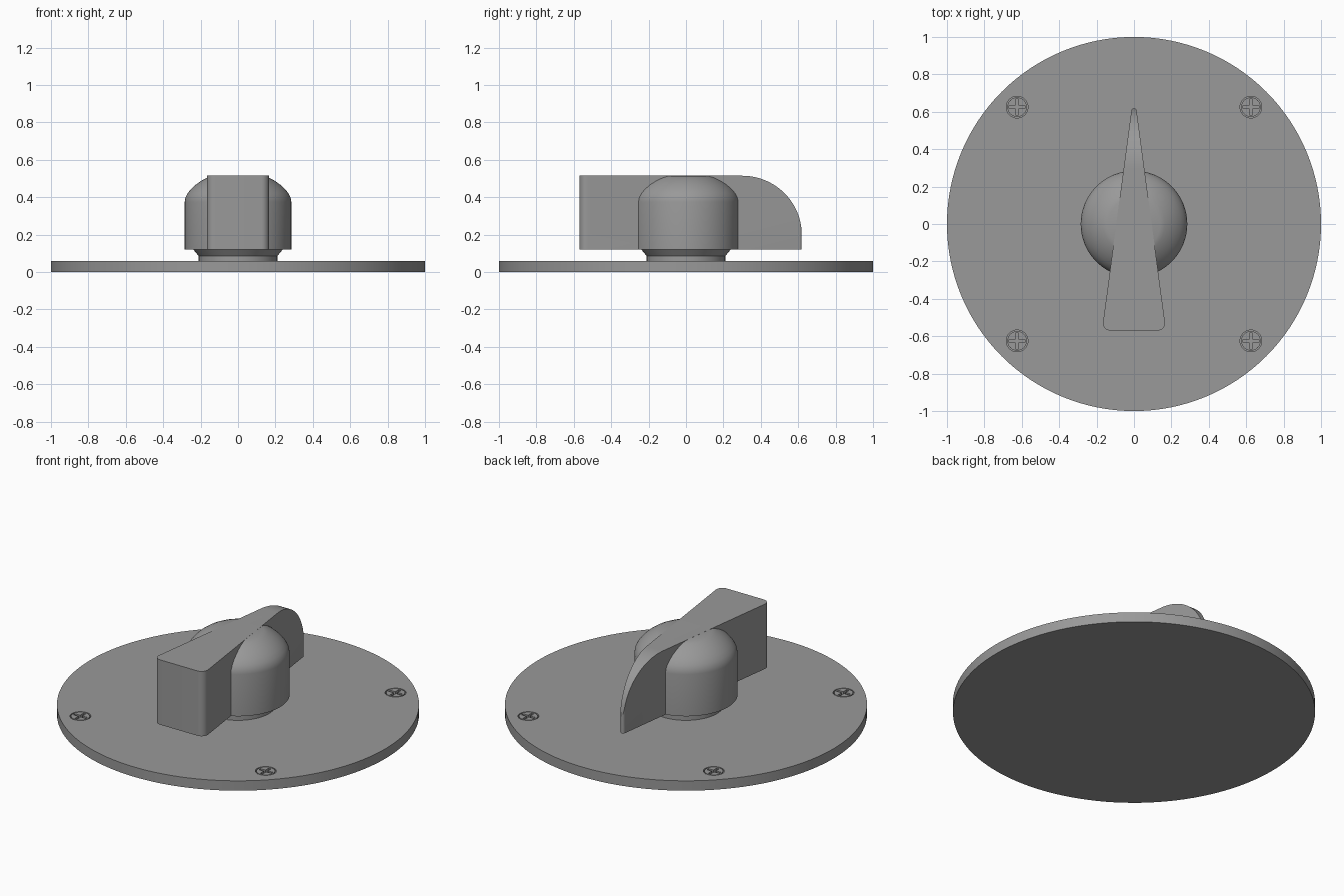
import bpy, bmesh, math
from math import sin, cos, pi

cube = bpy.data.objects.get("Cube")
if cube:
    bpy.data.objects.remove(cube, do_unlink=True)

grey = bpy.data.materials.new("plain_grey")
grey.use_nodes = True
colour = (0.32, 0.32, 0.32, 1)
grey.diffuse_color = colour
grey.node_tree.nodes["Principled BSDF"].inputs["Base Color"].default_value = colour


def finish(name, bm):
    """Turn a bmesh into a grey object."""
    bmesh.ops.recalc_face_normals(bm, faces=bm.faces)
    mesh = bpy.data.meshes.new(name)
    bm.to_mesh(mesh)
    bm.free()
    mesh.materials.append(grey)
    obj = bpy.data.objects.new(name, mesh)
    bpy.context.collection.objects.link(obj)
    return obj


def prism(name, outlines, low, high, place=lambda a, b, c: (a, b, c)):
    """Extrude closed outlines from low to high; place maps to x, y, z."""
    bm = bmesh.new()
    for outline in outlines:
        base = bm.faces.new([bm.verts.new(place(a, b, low)) for a, b in outline])
        top = bmesh.ops.extrude_face_region(bm, geom=[base])["geom"]
        moved = [v for v in top if isinstance(v, bmesh.types.BMVert)]
        zero, shift = place(0, 0, 0), place(0, 0, high - low)
        bmesh.ops.translate(bm, verts=moved, vec=[s - z for s, z in zip(shift, zero)])
    return finish(name, bm)


def arc(cx, cy, rx, ry, start, end, steps):
    angles = [start + (end - start) * i / steps for i in range(steps + 1)]
    return [(cx + rx * cos(t), cy + ry * sin(t)) for t in angles]


def circle(cx, cy, r, n):
    return arc(cx, cy, r, r, 0, 2 * pi, n)[:-1]


def lathe(name, profile, segments):
    bm = bmesh.new()
    rings = [[bm.verts.new((x, y, z)) for x, y in circle(0, 0, r, segments)]
             for r, z in profile]
    for lower, upper in zip(rings, rings[1:]):
        for i in range(segments):
            j = (i + 1) % segments
            bm.faces.new((lower[i], lower[j], upper[j], upper[i]))
    bm.faces.new(rings[0])
    bm.faces.new(rings[-1])
    return finish(name, bm)


def combine(obj, cutter, operation):
    """Apply a boolean and discard the cutter."""
    cutter.hide_render = True
    mod = obj.modifiers.new("cut", "BOOLEAN")
    mod.operation, mod.solver, mod.object = operation, "EXACT", cutter
    bpy.context.view_layer.objects.active = obj
    bpy.ops.object.modifier_apply(modifier=mod.name)
    bpy.data.objects.remove(cutter, do_unlink=True)


def smooth(obj):
    bpy.ops.object.select_all(action="DESELECT")
    obj.select_set(True)
    bpy.context.view_layer.objects.active = obj
    bpy.ops.object.shade_smooth_by_angle(angle=math.radians(30))


# Round base plate with four screw recesses
plate_top = 0.06
spots = [(x, y) for x in (-0.625, 0.625) for y in (-0.625, 0.625)]
plate = prism("base_plate", [circle(0, 0, 1, 128)], 0, plate_top)
recesses = prism("recess_cutter", [circle(x, y, 0.058, 32) for x, y in spots], 0.03, 0.1)
combine(plate, recesses, "DIFFERENCE")
smooth(plate)

# Flush screws with a cross slot
long, thin = 0.042, 0.008
quarter = [(long, -thin), (long, thin), (thin, thin)]
for i, (x, y) in enumerate(spots):
    screw = prism(f"screw_{i + 1}", [circle(x, y, 0.052, 32)], 0.025, plate_top)
    cross = []
    for k in range(4):
        c, s = round(cos(k * pi / 2)), round(sin(k * pi / 2))
        cross += [(x + a * c - b * s, y + a * s + b * c) for a, b in quarter]
    combine(screw, prism("slot_cutter", [cross], 0.038, 0.1), "DIFFERENCE")
    smooth(screw)

# Neck flaring up under the knob
smooth(lathe("knob_neck", [(0.21, 0.055), (0.21, 0.085), (0.24, 0.122)], 64))

# Knob body with a domed shoulder and flat top
dome = [(0.285, 0.375), (0.281, 0.398), (0.269, 0.422), (0.25, 0.445),
        (0.225, 0.468), (0.195, 0.489), (0.165, 0.505), (0.14, 0.5145)]
smooth(lathe("knob_body", [(0.285, 0.12)] + dome, 96))

# Tapered pointer handle: plan outline intersected with a side outline
slope = 0.134
tilt = math.atan(slope)


def half_width(y):
    return 0.095 - slope * y


corner, back, tip = 0.04, -0.53, 0.605
tip_r = half_width(tip) * cos(tilt)
right_side = arc(half_width(back) - corner / cos(tilt), back, corner, corner, -pi / 2, tilt, 10)
right_side += arc(0, tip, tip_r, tip_r, tilt, pi / 2, 6)
plan = right_side + [(-x, y) for x, y in reversed(right_side[:-1])]
handle = prism("pointer_handle", [plan], 0.12, 0.515)

side = [(-0.7, 0), (0.619, 0)] + arc(0.3, 0.2, 0.319, 0.315, 0, pi / 2, 28) + [(-0.7, 0.515)]
side_cutter = prism("side_cutter", [side], -0.3, 0.3, lambda a, b, c: (c, a, b))
combine(handle, side_cutter, "INTERSECT")
smooth(handle)
